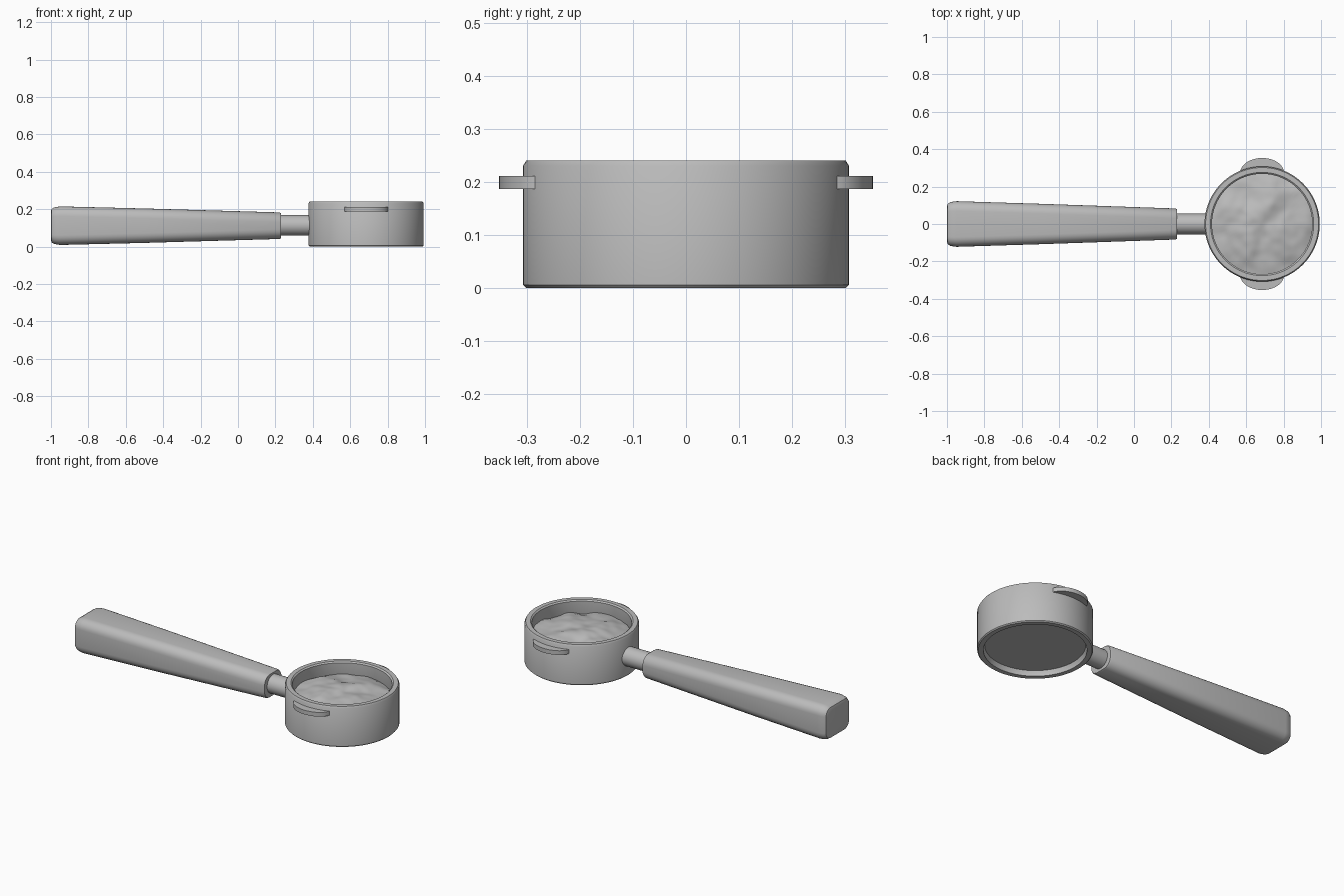
import bpy, bmesh, math
from math import sin, cos, pi
from mathutils import Vector, noise

if "Cube" in bpy.data.objects:
    bpy.data.objects.remove(bpy.data.objects["Cube"])

CUP_X = 0.685

steel = bpy.data.materials.new("plain_grey")
steel.use_nodes = True
grey = (0.5, 0.5, 0.5, 1)
steel.diffuse_color = grey
steel.node_tree.nodes["Principled BSDF"].inputs["Base Color"].default_value = grey


def finish(name, bm, angle=35):
    bmesh.ops.recalc_face_normals(bm, faces=bm.faces)
    mesh = bpy.data.meshes.new(name)
    bm.to_mesh(mesh)
    bm.free()
    mesh.materials.append(steel)
    obj = bpy.data.objects.new(name, mesh)
    bpy.context.collection.objects.link(obj)
    bpy.ops.object.select_all(action='DESELECT')
    obj.select_set(True)
    bpy.context.view_layer.objects.active = obj
    bpy.ops.object.shade_smooth_by_angle(angle=math.radians(angle))
    return obj


def loft(name, rings, closed=False, caps=True, angle=35):
    """Skin a list of point rings with quads."""
    bm = bmesh.new()
    loops = [[bm.verts.new(p) for p in ring] for ring in rings]
    pairs = list(zip(loops, loops[1:]))
    if closed:
        pairs.append((loops[-1], loops[0]))
    for a, b in pairs:
        for i in range(len(a)):
            j = (i + 1) % len(a)
            bm.faces.new((a[i], a[j], b[j], b[i]))
    if caps and not closed:
        bm.faces.new(loops[0])
        bm.faces.new(loops[-1])
    return finish(name, bm, angle)


def circle(r, z, n=96):
    return [(CUP_X + r * cos(2 * pi * i / n), r * sin(2 * pi * i / n), z) for i in range(n)]


def rounded_section(x, hy, hz, r, z=0.112, n=6):
    """Rounded rectangle across the handle."""
    pts = []
    for k, (sy, sz) in enumerate([(1, 1), (-1, 1), (-1, -1), (1, -1)]):
        for i in range(n + 1):
            a = pi / 2 * (k + i / n)
            pts.append((x, sy * (hy - r) + r * cos(a), z + sz * (hz - r) + r * sin(a)))
    return pts


# Cup wall: open ring with chamfered rim and a stepped ledge underneath
wall = [(0.302, 0), (0.308, 0.006), (0.308, 0.231), (0.302, 0.241), (0.276, 0.241),
        (0.268, 0.234), (0.268, 0.03), (0.275, 0.02), (0.275, 0)]
loft("basket_wall", [circle(r, z) for r, z in wall], closed=True)

# Floor disc inside the cup
loft("basket_floor", [circle(0.27, 0.03), circle(0.27, 0.045)])

# Uneven ground filling
bm = bmesh.new()
centre = None
rings = []
steps, count = 22, 72
for k in range(1, steps + 1):
    r = 0.27 * k / steps
    ring = []
    for x, y, _ in circle(r, 0, count):
        lump = noise.noise(Vector((x * 9, y * 9, 2))) * 0.016 + noise.noise(Vector((x * 20, y * 20, 5))) * 0.005
        ring.append(bm.verts.new((x, y, 0.165 + 0.035 * (1 - (r / 0.27) ** 2) + lump)))
    rings.append(ring)
for a, b in zip(rings, rings[1:]):
    for i in range(count):
        j = (i + 1) % count
        bm.faces.new((a[i], a[j], b[j], b[i]))
bm.faces.new(rings[0])
finish("ground_filling", bm, 60)

# Locking lugs on both sides
for side, label in ((1, "back"), (-1, "front")):
    outline = [(CUP_X + 0.118 * cos(pi * i / 24), side * (0.272 + 0.081 * sin(pi * i / 24))) for i in range(25)]
    loft("lug_" + label, [[(x, y, z) for x, y in outline] for z in (0.187, 0.212)])

# Neck rod
loft("neck", [[(x, 0.055 * cos(2 * pi * i / 32), 0.114 + 0.055 * sin(2 * pi * i / 32)) for i in range(32)]
              for x in (0.2, 0.39)])

# Tapered handle with a softened butt end
sections = [(-1.0, 0.095, 0.078, 0.035), (-0.996, 0.108, 0.09, 0.042), (-0.982, 0.117, 0.098, 0.048),
            (-0.95, 0.122, 0.103, 0.052), (-0.5, 0.108, 0.092, 0.052), (0.222, 0.083, 0.071, 0.052),
            (0.23, 0.079, 0.067, 0.05)]
loft("handle", [rounded_section(*s) for s in sections])
